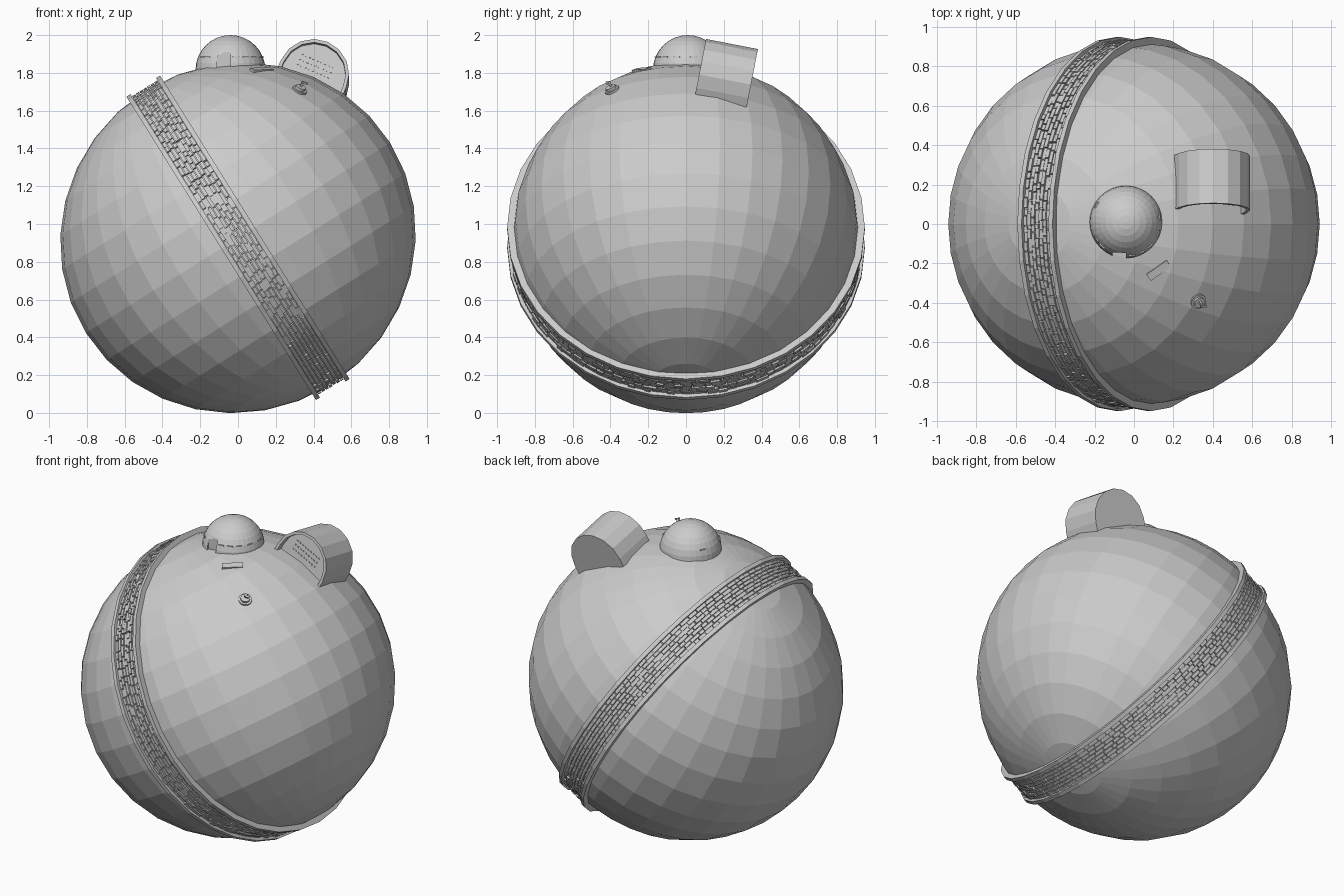
import bpy, bmesh, math, random
from mathutils import Matrix, Vector

if "Cube" in bpy.data.objects:
    bpy.data.objects.remove(bpy.data.objects["Cube"])

random.seed(4)
C = Vector((0, 0, 0.927))
TILT = Matrix.Translation(C) @ Matrix.Rotation(math.radians(-32), 4, 'Y')


def finish(name, bm, mat=None):
    bmesh.ops.recalc_face_normals(bm, faces=bm.faces)
    me = bpy.data.meshes.new(name)
    bm.to_mesh(me)
    bm.free()
    ob = bpy.data.objects.new(name, me)
    bpy.context.collection.objects.link(ob)
    if mat:
        ob.matrix_world = mat
    return ob


def add_box(bm, mat, size):
    bmesh.ops.create_cube(bm, size=1, matrix=mat @ Matrix.Diagonal((*size, 1)))


def ball(name, mat):
    bm = bmesh.new()
    bmesh.ops.create_uvsphere(bm, u_segments=32, v_segments=16, radius=1)
    return finish(name, bm, mat)


def ring(name, x0, x1, r0, r1, n):
    """Rectangular-section ring around the local x axis."""
    bm = bmesh.new()
    loops = []
    for i in range(n):
        a = 2 * math.pi * i / n
        loops.append([bm.verts.new((x, r * math.cos(a), r * math.sin(a)))
                      for x, r in ((x0, r0), (x1, r0), (x1, r1), (x0, r1))])
    for i in range(n):
        p, q = loops[i], loops[(i + 1) % n]
        for k in range(4):
            bm.faces.new((p[k], p[(k + 1) % 4], q[(k + 1) % 4], q[k]))
    return finish(name, bm, TILT)


def surface_frame(x, y, lift=0.0, spin=0.0):
    """Frame on the globe at (x, y) with z pointing outward."""
    d = Vector((x, y, math.sqrt(0.93 ** 2 - x * x - y * y)))
    n = d.normalized()
    t = Vector((math.cos(spin), math.sin(spin), 0))
    t = (t - n * t.dot(n)).normalized()
    b = n.cross(t)
    m = Matrix((t, b, n)).transposed().to_4x4()
    m.translation = C + n * (0.925 + lift)
    return m


# Globe, slightly long across the belt
ball("globe", TILT @ Matrix.Diagonal((0.95, 0.92, 0.92, 1)))

# Belt: floor and two raised rims
ring("belt_floor", -0.085, 0.085, 0.87, 0.919, 96)
for s, nm in ((-1, "left"), (1, "right")):
    ring("belt_rim_" + nm, *sorted((s * 0.08, s * 0.105)), 0.87, 0.947, 32)

# Belt blocks with random lengths and heights
bm = bmesh.new()
rows = 7
w = 0.16 / rows
for r in range(rows):
    a = random.uniform(0, 0.05)
    end = a + 2 * math.pi
    while a < end - 0.02:
        da = min(random.uniform(0.035, 0.085), end - a)
        h = random.uniform(0.014, 0.024)
        m = (Matrix.Rotation(a + da / 2, 4, 'X')
             @ Matrix.Translation((-0.08 + (r + 0.5) * w, 0, 0.91 + h / 2)))
        add_box(bm, m, (w - 0.004, da * 0.92 - 0.005, h))
        a += da
finish("belt_blocks", bm, TILT)

# Observation dome with a doorway cut in the front
dc = Vector((-0.04, 0.01, 1.815))
dome = ball("dome", Matrix.Translation(dc) @ Matrix.Scale(0.185, 4))
bm = bmesh.new()
add_box(bm, Matrix.Translation((-0.075, -0.19, 1.83)), (0.07, 0.09, 0.16))
cutter = finish("door_cutter", bm)
cutter.hide_render = True
mod = dome.modifiers.new("doorway", 'BOOLEAN')
mod.operation = 'DIFFERENCE'
mod.object = cutter
mod.solver = 'EXACT'
bpy.context.view_layer.objects.active = dome
bpy.ops.object.modifier_apply(modifier=mod.name)
bpy.data.objects.remove(cutter)

# Slit windows around the dome
bm = bmesh.new()
for deg in (-150, -135, -80, -62, -44, -20, 10, 150):
    m = (Matrix.Translation(dc + Vector((0, 0, 0.07)))
         @ Matrix.Rotation(math.radians(deg), 4, 'Z') @ Matrix.Translation((0.17, 0, 0)))
    add_box(bm, m, (0.012, 0.035, 0.006))
finish("dome_slits", bm)

# Arched housing: local x across, y back, z up
f = Vector((0, 0.98, -0.19)).normalized()
u = Vector((0.4, 0.2, 0.89))
u = (u - f * u.dot(f)).normalized()
hm = Matrix((f.cross(u), f, u)).transposed().to_4x4()
hm.translation = (0.40, 0.07, 1.795)


def arch(r, bottom):
    pts = [(r, -bottom)]
    pts += [(r * math.cos(math.pi * i / 8), r * math.sin(math.pi * i / 8)) for i in range(9)]
    return pts + [(-r, -bottom)]


bm = bmesh.new()
sections = [(0.28, arch(0.188, 0.055)), (0.0, arch(0.188, 0.055)),
            (0.0, arch(0.17, 0.05)), (0.04, arch(0.17, 0.05))]
loops = [[bm.verts.new((x, y, z)) for x, z in pts] for y, pts in sections]
for p, q in zip(loops, loops[1:]):
    n = len(p)
    for k in range(n):
        bm.faces.new((p[k], p[(k + 1) % n], q[(k + 1) % n], q[k]))
bm.faces.new(loops[0])
bm.faces.new(loops[-1])
finish("arched_housing", bm, hm)

# Rows of small studs on the recessed panel
bm = bmesh.new()
for r in range(3):
    for i in range(9):
        add_box(bm, Matrix.Translation((-0.10 + i * 0.022, 0.038, 0.08 - r * 0.03)),
                (0.009, 0.008, 0.006))
finish("housing_studs", bm, hm)

# Flat plate on the globe
bm = bmesh.new()
add_box(bm, Matrix(), (0.125, 0.04, 0.04))
finish("plate", bm, surface_frame(0.125, -0.235, -0.01, math.radians(36)))

# Round hatch with raised lip and a small bent lever
bm = bmesh.new()
for r, d, z in ((0.04, 0.05, -0.01), (0.028, 0.02, 0.02)):
    bmesh.ops.create_cone(bm, cap_ends=True, segments=16, radius1=r, radius2=r, depth=d,
                          matrix=Matrix.Translation((0, 0, z)))
add_box(bm, Matrix.Translation((0, 0.005, 0.04)), (0.012, 0.012, 0.04))
add_box(bm, Matrix.Translation((0.01, -0.006, 0.06)), (0.03, 0.012, 0.01))
finish("hatch", bm, surface_frame(0.325, -0.39))
